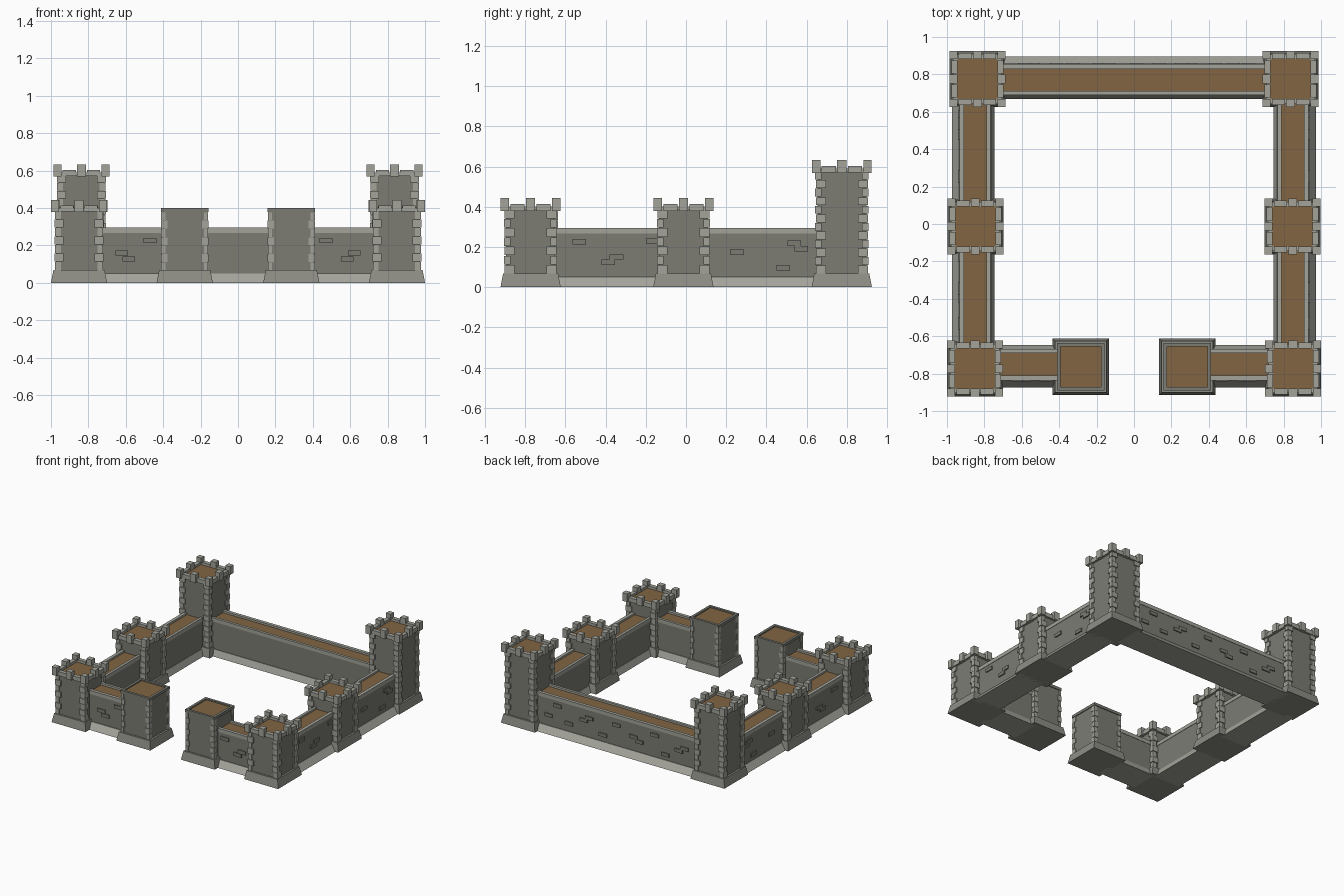
import bpy, bmesh
from mathutils import Vector

if "Cube" in bpy.data.objects:
    bpy.data.objects.remove(bpy.data.objects["Cube"])


def material(name, rgb):
    m = bpy.data.materials.new(name)
    m.diffuse_color = (*rgb, 1)
    m.use_nodes = True
    m.node_tree.nodes["Principled BSDF"].inputs["Base Color"].default_value = m.diffuse_color
    return m


STONE = material("stone", (0.20, 0.20, 0.175))
TRIM = material("trim_stone", (0.37, 0.37, 0.33))
BASE = material("base_stone", (0.27, 0.27, 0.24))
WOOD = material("walkway", (0.22, 0.13, 0.055))


def finish(bm, name, mat):
    bmesh.ops.recalc_face_normals(bm, faces=bm.faces)
    me = bpy.data.meshes.new(name)
    bm.to_mesh(me)
    bm.free()
    me.materials.append(mat)
    ob = bpy.data.objects.new(name, me)
    bpy.context.collection.objects.link(ob)
    return ob


def add_box(bm, lo, hi):
    lo, hi = Vector(lo), Vector(hi)
    vs = bmesh.ops.create_cube(bm, size=1)["verts"]
    for v in vs:
        v.co = Vector(((lo + hi)[i] / 2 + v.co[i] * abs(hi[i] - lo[i]) for i in range(3)))


def boxes(name, mat, items):
    bm = bmesh.new()
    for lo, hi in items:
        add_box(bm, lo, hi)
    return finish(bm, name, mat)


def signed(lo, hi, sx, sy, cx, cy):
    """Box given in one quadrant, mirrored by signs and moved to the centre."""
    return ((cx + sx * lo[0], cy + sy * lo[1], lo[2]), (cx + sx * hi[0], cy + sy * hi[1], hi[2]))


CORNERS = [(sx, sy) for sx in (-1, 1) for sy in (-1, 1)]


def tower_shaft(name, cx, cy, h, half, out, arms):
    # flared foot
    bm = bmesh.new()
    vs = bmesh.ops.create_cube(bm, size=1)["verts"]
    for v in vs:
        r = 0.15 if v.co.z < 0 else 0.137
        v.co = Vector((cx + r * (1 if v.co.x > 0 else -1), cy + r * (1 if v.co.y > 0 else -1),
                       0 if v.co.z < 0 else 0.068))
    finish(bm, name + "_foot", BASE)
    # shaft
    boxes(name + "_shaft", STONE, [((cx - half, cy - half, 0.06), (cx + half, cy + half, h))])
    # corner stones with alternating long and short arms
    n = round((h - 0.068) / 0.044)
    step = (h - 0.068) / n
    items = []
    for i in range(n):
        z0, z1 = 0.068 + i * step, 0.068 + (i + 1) * step - 0.003
        a, b = arms if i % 2 else arms[::-1]
        o = half + out * (1 if i % 2 else 0.75)
        for sx, sy in CORNERS:
            items.append(signed((o - a, o - b, z0), (o, o, z1), sx, sy, cx, cy))
    boxes(name + "_corner_stones", TRIM, items)


def battlement_tower(name, cx, cy, h):
    tower_shaft(name, cx, cy, h - 0.055, 0.122, 0.01, (0.05, 0.032))
    # floor
    boxes(name + "_floor", WOOD, [((cx - .112, cy - .112, h - .058), (cx + .112, cy + .112, h - .05))])
    # corner and middle merlons, low stones between
    items = []
    for sx, sy in CORNERS:
        items.append(signed((.107, .107, h - .065), (.149, .149, h), sx, sy, cx, cy))
    for s in (-1, 1):
        items.append(signed((-.023, .107, h - .065), (.023, .149, h), 1, s, cx, cy))
        items.append(signed((.107, -.023, h - .065), (.149, .023, h), s, 1, cx, cy))
        for t in (-1, 1):
            items.append(signed((.03, .107, h - .063), (.1, .139, h - .03), t, s, cx, cy))
            items.append(signed((.107, .03, h - .063), (.139, .1, h - .03), s, t, cx, cy))
    # closing ring below the stones
    for s in (-1, 1):
        items.append(signed((-.13, .107, h - .06), (.13, .131, h - .042), 1, s, cx, cy))
        items.append(signed((.107, -.107, h - .06), (.131, .107, h - .042), s, 1, cx, cy))
    boxes(name + "_battlements", TRIM, items)


def gate_tower(name, cx, cy):
    tower_shaft(name, cx, cy, 0.38, 0.122, 0.005, (0.034, 0.022))
    boxes(name + "_floor", WOOD, [((cx - .112, cy - .112, .378), (cx + .112, cy + .112, .39))])
    items = []
    for s in (-1, 1):
        items.append(signed((-.128, .108, .378), (.128, .128, .4), 1, s, cx, cy))
        items.append(signed((.108, -.108, .378), (.128, .108, .4), s, 1, cx, cy))
    boxes(name + "_rim", STONE, items)


def prism(name, mat, profile, place, a, b):
    """Sweep a closed (offset, z) profile along a wall from a to b."""
    bm = bmesh.new()
    rings = [[bm.verts.new(place(t, o, z)) for o, z in profile] for t in (a, b)]
    n = len(profile)
    for i in range(n):
        j = (i + 1) % n
        bm.faces.new((rings[0][i], rings[0][j], rings[1][j], rings[1][i]))
    for r in rings:
        bm.faces.new(r)
    return finish(bm, name, mat)


def wall(name, place, a, b, bricks):
    """place(t, o, z): t along the wall, o outward from the walkway centre."""
    prism(name + "_foot", TRIM, [(-.103, 0), (.125, 0), (.088, .05), (-.083, .05)], place, a, b)
    prism(name + "_body", STONE, [(-.078, .04), (.083, .04), (.083, .268), (-.078, .268)], place, a, b)
    prism(name + "_inner_rim", TRIM, [(-.081, .266), (-.06, .266), (-.06, .295), (-.081, .295)], place, a, b)
    prism(name + "_outer_rim", TRIM, [(.06, .266), (.086, .266), (.086, .295), (.06, .295)], place, a, b)
    prism(name + "_walkway", WOOD, [(-.062, .262), (.062, .262), (.062, .28), (-.062, .28)], place, a, b)
    # proud bricks on the outer face
    boxes(name + "_bricks", STONE, [(place(t, .078, z), place(t + .068, .092, z + .027)) for t, z in bricks])


# back wall
back_bricks = [(-.62, .17), (-.57, .143), (-.45, .08), (-.36, .21), (-.22, .12), (-.17, .147),
               (-.02, .2), (.1, .09), (.22, .19), (.27, .163), (.4, .1), (.5, .215), (.58, .12)]
wall("back_wall", lambda t, o, z: (t, .77 + o, z), -.72, .72, back_bricks)

for s, side in ((-1, "left"), (1, "right")):
    battlement_tower(side + "_front_tower", s * .85, -.773, .443)
    battlement_tower(side + "_middle_tower", s * .848, -.013, .443)
    battlement_tower(side + "_back_tower", s * .837, .775, .633)
    gate_tower(side + "_gate_tower", s * .285, -.763)
    # front wall beside the gate
    wall(side + "_front_wall", lambda t, o, z, s=s: (s * t, -.75 - o, z), .4, .735,
         [(.437, .212), (.587, .145), (.55, .115)])
    # side walls either side of the middle tower
    outward = lambda t, o, z, s=s: (s * (.848 + o), t, z)
    wall(side + "_side_wall_front", outward, -.655, -.13, [(-.565, .212), (-.2, .216), (-.42, .11), (-.38, .137)])
    wall(side + "_side_wall_back", outward, .105, .66, [(.505, .205), (.54, .178), (.45, .083), (.22, .16)])
